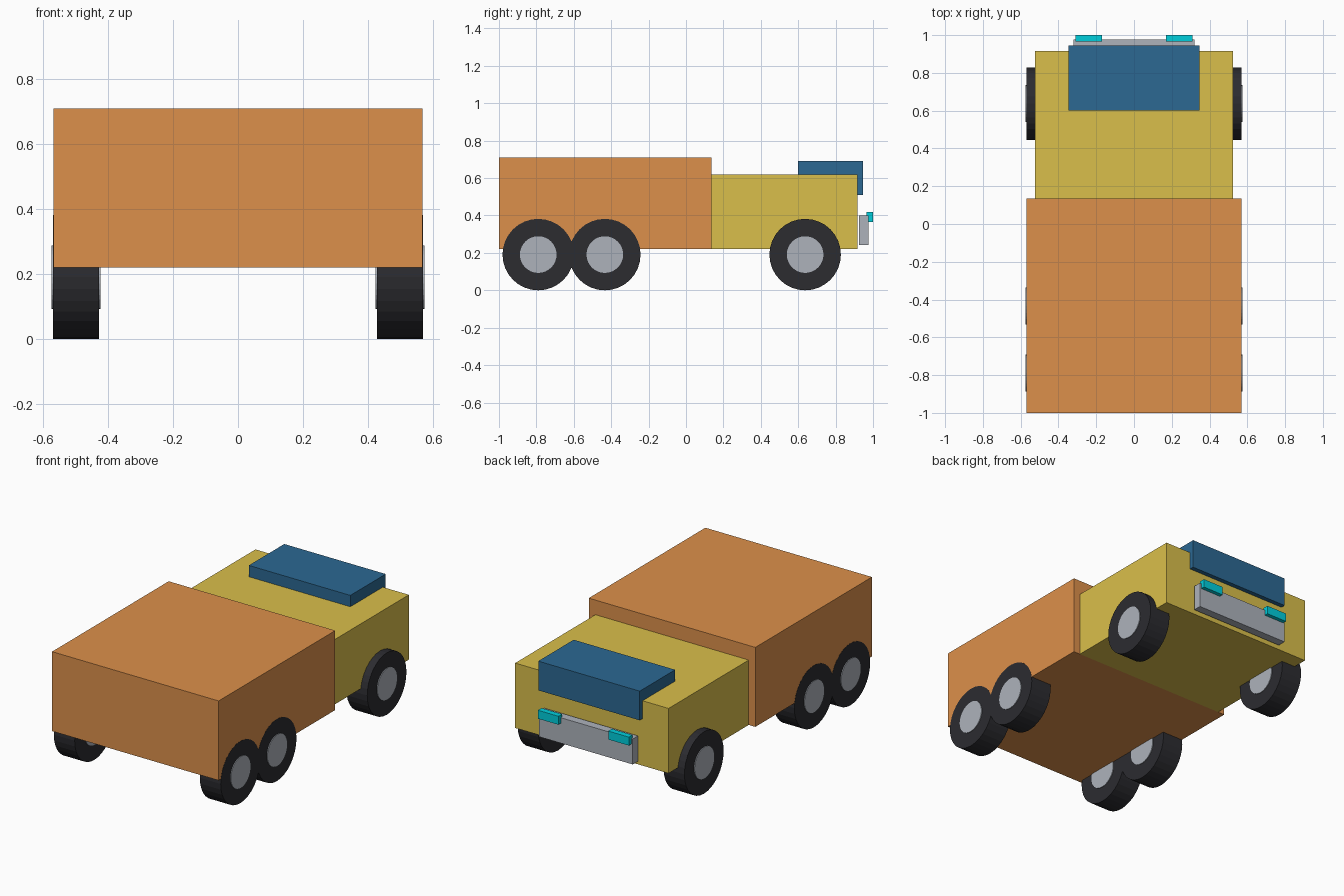
import bpy
import math

if "Cube" in bpy.data.objects:
    bpy.data.objects.remove(bpy.data.objects["Cube"])


def material(name, r, g, b):
    m = bpy.data.materials.new(name)
    m.diffuse_color = (r, g, b, 1)
    m.use_nodes = True
    m.node_tree.nodes["Principled BSDF"].inputs["Base Color"].default_value = m.diffuse_color
    return m


ORANGE = material("orange", 0.72, 0.28, 0.07)
YELLOW = material("yellow", 0.70, 0.52, 0.07)
BLUE = material("blue", 0.025, 0.14, 0.29)
CYAN = material("cyan", 0.0, 0.62, 0.72)
RUBBER = material("rubber", 0.025, 0.025, 0.03)
METAL = material("metal", 0.42, 0.45, 0.50)


def box(name, x, y, z, mat):
    """Box from (min, max) pairs along each axis."""
    centre = [(a + b) / 2 for a, b in (x, y, z)]
    bpy.ops.mesh.primitive_cube_add(size=1, location=centre)
    ob = bpy.context.object
    ob.name = name
    ob.scale = [b - a for a, b in (x, y, z)]
    bpy.ops.object.transform_apply(location=False, rotation=False, scale=True)
    ob.data.materials.append(mat)
    return ob


def disc(name, radius, width, location, mat):
    """Cylinder lying along the axle (x)."""
    bpy.ops.mesh.primitive_cylinder_add(vertices=32, radius=radius, depth=width,
                                        location=location,
                                        rotation=(0, math.pi / 2, 0))
    ob = bpy.context.object
    ob.name = name
    ob.data.materials.append(mat)
    return ob


# Body
box("cargo_box", (-0.568, 0.568), (-1.0, 0.136), (0.22, 0.71), ORANGE)
box("cab", (-0.523, 0.523), (0.136, 0.917), (0.22, 0.62), YELLOW)
box("windscreen", (-0.346, 0.346), (0.60, 0.945), (0.51, 0.69), BLUE)
box("bumper", (-0.32, 0.32), (0.925, 0.976), (0.243, 0.40), METAL)

# Headlights and wheels on both sides
for side, s in (("left", -1), ("right", 1)):
    box("headlight_" + side, sorted((s * 0.17, s * 0.31)),
        (0.965, 1.0), (0.366, 0.418), CYAN)
    for axle, y in (("rear", -0.79), ("middle", -0.434), ("front", 0.637)):
        centre = (s * 0.498, y, 0.191)
        disc(f"tyre_{axle}_{side}", 0.191, 0.142, centre, RUBBER)
        disc(f"hub_{axle}_{side}", 0.098, 0.151, centre, METAL)
